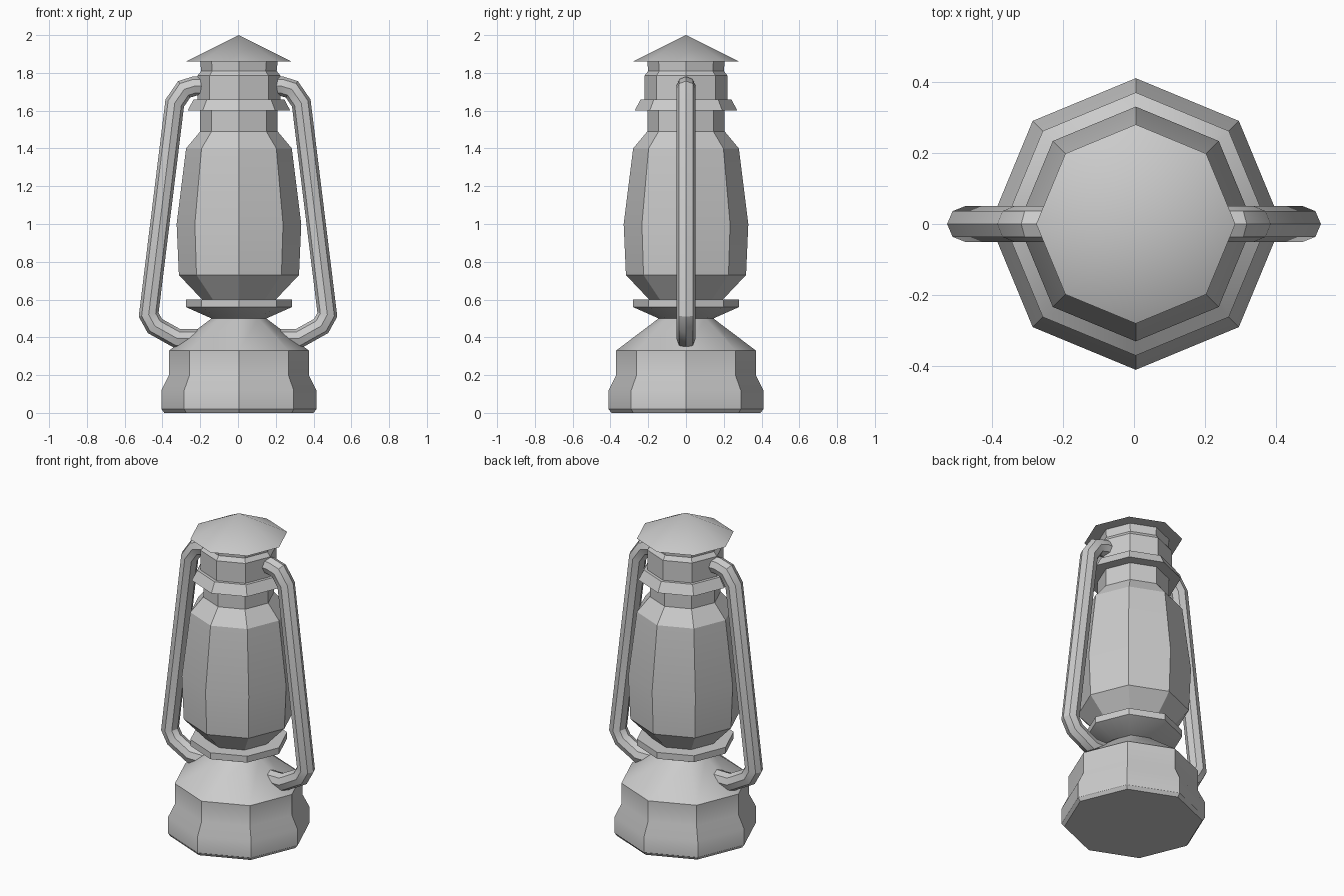
import bpy, bmesh, math
from mathutils import Vector

if "Cube" in bpy.data.objects:
    bpy.data.objects.remove(bpy.data.objects["Cube"])

SIDES = 8
CENTRE_X = 0.005


def finish(name, bm):
    bmesh.ops.recalc_face_normals(bm, faces=bm.faces[:])
    mesh = bpy.data.meshes.new(name)
    bm.to_mesh(mesh)
    bm.free()
    obj = bpy.data.objects.new(name, mesh)
    bpy.context.collection.objects.link(obj)
    bpy.ops.object.select_all(action='DESELECT')
    obj.select_set(True)
    bpy.context.view_layer.objects.active = obj
    bpy.ops.object.shade_smooth_by_angle(angle=math.radians(30))
    return obj


def skin(bm, rings):
    for a, b in zip(rings, rings[1:]):
        for i in range(SIDES):
            j = (i + 1) % SIDES
            bm.faces.new((a[i], a[j], b[j], b[i]))


def lathe(name, profile, apex=None):
    """Eight-sided closed solid from (radius, z) points, bottom to top."""
    bm = bmesh.new()
    angles = [math.tau * i / SIDES for i in range(SIDES)]
    rings = [[bm.verts.new((CENTRE_X + r * math.cos(a), r * math.sin(a), z))
              for a in angles] for r, z in profile]
    skin(bm, rings)
    bm.faces.new(rings[0])
    if apex is None:
        bm.faces.new(rings[-1])
    else:
        tip = bm.verts.new((CENTRE_X, 0, apex))
        for i in range(SIDES):
            bm.faces.new((rings[-1][i], rings[-1][(i + 1) % SIDES], tip))
    return finish(name, bm)


def tube(name, path, radius):
    """Mitred octagonal tube along (x, z) points in the y = 0 plane."""
    bm = bmesh.new()
    pts = [Vector((x, 0, z)) for x, z in path]
    rings = []
    for k, p in enumerate(pts):
        d_in = (p - pts[max(k - 1, 0)]).normalized()
        d_out = (pts[min(k + 1, len(pts) - 1)] - p).normalized()
        t = (d_in + d_out).normalized()
        miter = 1 / max(t.dot(d_out if k == 0 else d_in), 0.5)
        side = Vector((t.z, 0, -t.x)) * miter
        rings.append([bm.verts.new(p + radius * (
            side * math.cos(math.tau * i / SIDES)
            + Vector((0, 1, 0)) * math.sin(math.tau * i / SIDES)))
            for i in range(SIDES)])
    skin(bm, rings)
    bm.faces.new(rings[0])
    bm.faces.new(rings[-1])
    return finish(name, bm)


# fuel tank with sloped shoulder
lathe("fuel_tank", [(0.395, 0), (0.41, 0.02), (0.41, 0.12), (0.37, 0.20),
                    (0.37, 0.33), (0.145, 0.50)])
# burner cup under the globe
lathe("burner_cup", [(0.145, 0.50), (0.28, 0.56), (0.28, 0.60)])
# globe
lathe("glass_globe", [(0.195, 0.60), (0.318, 0.73), (0.33, 1.0),
                      (0.28, 1.40), (0.205, 1.49)])
# chimney with flared collar and stepped neck
lathe("chimney", [(0.205, 1.49), (0.205, 1.60), (0.272, 1.60), (0.24, 1.66),
                  (0.22, 1.66), (0.22, 1.785), (0.20, 1.81), (0.205, 1.86)])
# pointed cap
lathe("cap", [(0.28, 1.86)], apex=2.0)

# side tubes, mirrored across the body
side_tube = tube("side_tube", [(0.19, 1.73), (0.23, 1.73), (0.285, 1.713),
                               (0.335, 1.64), (0.473, 0.52), (0.44, 0.46),
                               (0.32, 0.393), (0.19, 0.393)], 0.051)
mirror = side_tube.modifiers.new("mirror", 'MIRROR')
mirror.use_axis[0] = True
